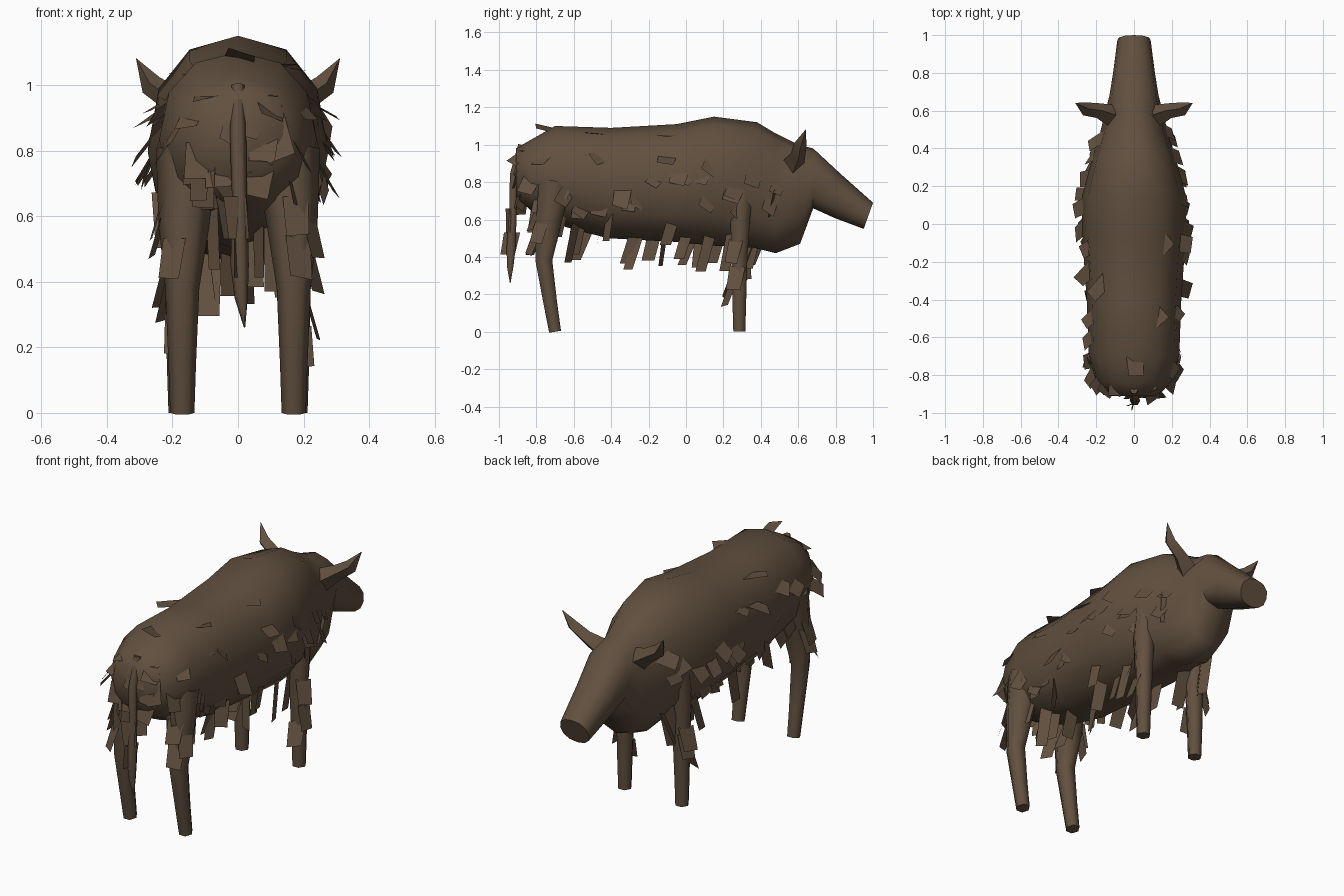
import bpy, bmesh, math, random
from math import cos, sin, tau
from mathutils import Vector
from mathutils.bvhtree import BVHTree

cube = bpy.data.objects.get("Cube")
if cube:
    bpy.data.objects.remove(cube)
random.seed(11)

hide = bpy.data.materials.new("dark brown hide")
hide.use_nodes = True
brown = (0.12, 0.08, 0.05, 1)
hide.diffuse_color = brown
bsdf = hide.node_tree.nodes["Principled BSDF"]
bsdf.inputs["Base Color"].default_value = brown
bsdf.inputs["Roughness"].default_value = 0.9


def finish(bm, name, smooth=65):
    mesh = bpy.data.meshes.new(name)
    bm.to_mesh(mesh)
    bm.free()
    obj = bpy.data.objects.new(name, mesh)
    bpy.context.collection.objects.link(obj)
    mesh.materials.append(hide)
    if smooth:
        bpy.ops.object.select_all(action='DESELECT')
        obj.select_set(True)
        bpy.context.view_layer.objects.active = obj
        bpy.ops.object.shade_smooth_by_angle(angle=math.radians(smooth))
    return obj


def loft(name, rings, sides, power=1.0):
    """Skin rings given as (centre, first half axis, second half axis)."""
    def bend(v):
        return math.copysign(abs(v) ** power, v)
    bm = bmesh.new()
    loops = []
    for centre, a, b in rings:
        angles = [tau * i / sides for i in range(sides)]
        loops.append([bm.verts.new(centre + a * bend(cos(t)) + b * bend(sin(t))) for t in angles])
    for low, high in zip(loops, loops[1:]):
        for i in range(sides):
            j = (i + 1) % sides
            bm.faces.new((low[i], low[j], high[j], high[i]))
    bm.faces.new(loops[0])
    bm.faces.new(loops[-1])
    bmesh.ops.recalc_face_normals(bm, faces=bm.faces)
    return finish(bm, name)


def tube(name, path, side=1, sides=6):
    """Tapered limb through (x, y, z, radius) points, flipped by side."""
    pts = [Vector((p[0] * side, p[1], p[2])) for p in path]
    rings = []
    for i, p in enumerate(pts):
        along = (pts[min(i + 1, len(pts) - 1)] - pts[max(i - 1, 0)]).normalized()
        a = along.cross(Vector((0, 1, 0))).normalized()
        rings.append((p, a * path[i][3], along.cross(a) * path[i][3]))
    return loft(name, rings, sides)


# Body, neck and head: (top y, top z, bottom y, bottom z, half width)
sections = [
    (-.91, .98, -.91, .72, .13), (-.84, 1.02, -.82, .64, .20),
    (-.70, 1.10, -.68, .57, .24), (-.40, 1.09, -.42, .50, .25),
    (-.05, 1.11, -.05, .48, .275), (.15, 1.15, .15, .46, .275),
    (.38, 1.12, .36, .45, .215), (.48, 1.06, .48, .42, .18),
    (.60, 1.00, .61, .47, .15), (.68, .98, .68, .66, .13),
    (.82, .85, .79, .61, .11), (1.0, .69, .95, .55, .088),
]
rings = []
for top_y, top_z, low_y, low_z, half in sections:
    top, low = Vector((0, top_y, top_z)), Vector((0, low_y, low_z))
    rings.append(((top + low) / 2, Vector((half, 0, 0)), (top - low) / 2))
body = loft("body_and_head", rings, 12, 0.9)

# Legs and horns on both sides
front_leg = [(.16, .30, .78, .07), (.175, .29, .60, .06), (.172, .285, .40, .05),
             (.175, .285, .15, .042), (.175, .285, 0, .037)]
hind_leg = [(.15, -.70, .80, .10), (.165, -.735, .58, .078), (.17, -.76, .38, .052),
            (.17, -.725, .15, .042), (.17, -.70, 0, .037)]
horn = [(.08, .56, .88, .07), (.19, .60, .95, .04), (.265, .61, 1.0, .035), (.31, .64, 1.08, .001)]
for side, label in ((1, "left"), (-1, "right")):
    tube("front_leg_" + label, front_leg, side)
    tube("hind_leg_" + label, hind_leg, side)
    tube("horn_" + label, horn, side, 4)

# Tail
tube("tail", [(0, -.88, 1.0, .02), (0, -.92, .84, .025), (.005, -.925, .65, .023),
              (.005, -.935, .45, .028), (.01, -.94, .35, .02), (.02, -.94, .26, .002)])

# Shaggy hair tufts
fur = bmesh.new()


def tuft(root, along, across, width, length):
    along, across = along.normalized(), across.normalized()
    w = across * width / 2
    tip = root + along * length
    fur.faces.new([fur.verts.new(v) for v in (root - w, root + w, tip + w * 0.9, tip - w * 0.9)])


def jitter(amount):
    return Vector([random.uniform(-amount, amount) for _ in range(3)])


skin = BVHTree.FromPolygons([v.co for v in body.data.vertices],
                            [p.vertices for p in body.data.polygons])


def coat(origin, aim, lift):
    """Lay one tuft on the skin, combed back and down."""
    hit, normal, _, _ = skin.ray_cast(origin, aim)
    if hit is None:
        return
    comb = Vector((0, -.4, -1)) + jitter(.3)
    comb -= normal * comb.dot(normal)
    along = comb.normalized() + normal * random.uniform(.15, lift)
    across = normal.cross(along) + jitter(.2)
    tuft(hit - normal * .03, along, across, random.uniform(.075, .1), random.uniform(.11, .16))


# Flanks on each side, then a few along the back
for side in (1, -1):
    for i in range(26):
        y, turn = -.85 + 1.4 * (i + random.random()) / 26, random.uniform(-.35, .8)
        out = Vector((side * cos(turn), 0, sin(turn)))
        coat(Vector((0, y, .78)) + out, -out, .5)
for i in range(9):
    coat(Vector((random.uniform(-.15, .15), -.8 + i * .13, 2)), Vector((0, 0, -1)), .3)

# Rump
for i in range(22):
    coat(Vector((random.uniform(-.2, .2), -2, random.uniform(.68, 1.02))), Vector((0, 1, 0)), .35)

# Belly fringe
for i in range(24):
    x, y = random.uniform(-.24, .24), -.8 + 1.3 * (i + random.random()) / 24
    hit = skin.ray_cast(Vector((x, y, -1)), Vector((0, 0, 1)))[0]
    if hit:
        turn = random.gauss(math.pi / 2, .6)
        tuft(hit + Vector((0, 0, .03)), Vector((0, -.25, -1)) + jitter(.15),
             Vector((cos(turn), sin(turn), 0)), random.uniform(.06, .085), random.uniform(.14, .24))

# Upper leg and tail hair
for side in (1, -1):
    for path, low, high in ((front_leg, .24, .5), (hind_leg, .48, .72)):
        for i in range(3):
            z = low + (high - low) * (i + random.random()) / 3
            upper, lower = next((a, b) for a, b in zip(path, path[1:]) if a[2] >= z >= b[2])
            mix = (upper[2] - z) / (upper[2] - lower[2])
            x, y, z, r = [a + (b - a) * mix for a, b in zip(upper, lower)]
            turn = random.uniform(-2, .6)
            out = Vector((side * cos(turn), sin(turn), 0))
            tuft(Vector((side * x, y, z)) + out * r * .8, Vector((0, -.1, -1)) + out * .3,
                 out.cross(Vector((0, 0, 1))) + jitter(.2), .085, .13)
tuft(Vector((-.01, -.95, .66)), Vector((.1, 0, -1)), Vector((1, .4, 0)), .075, .13)
tuft(Vector((0, -.93, .53)), Vector((0, -.2, -1)), Vector((.3, 1, 0)), .09, .12)
finish(fur, "hair_tufts", 0)
